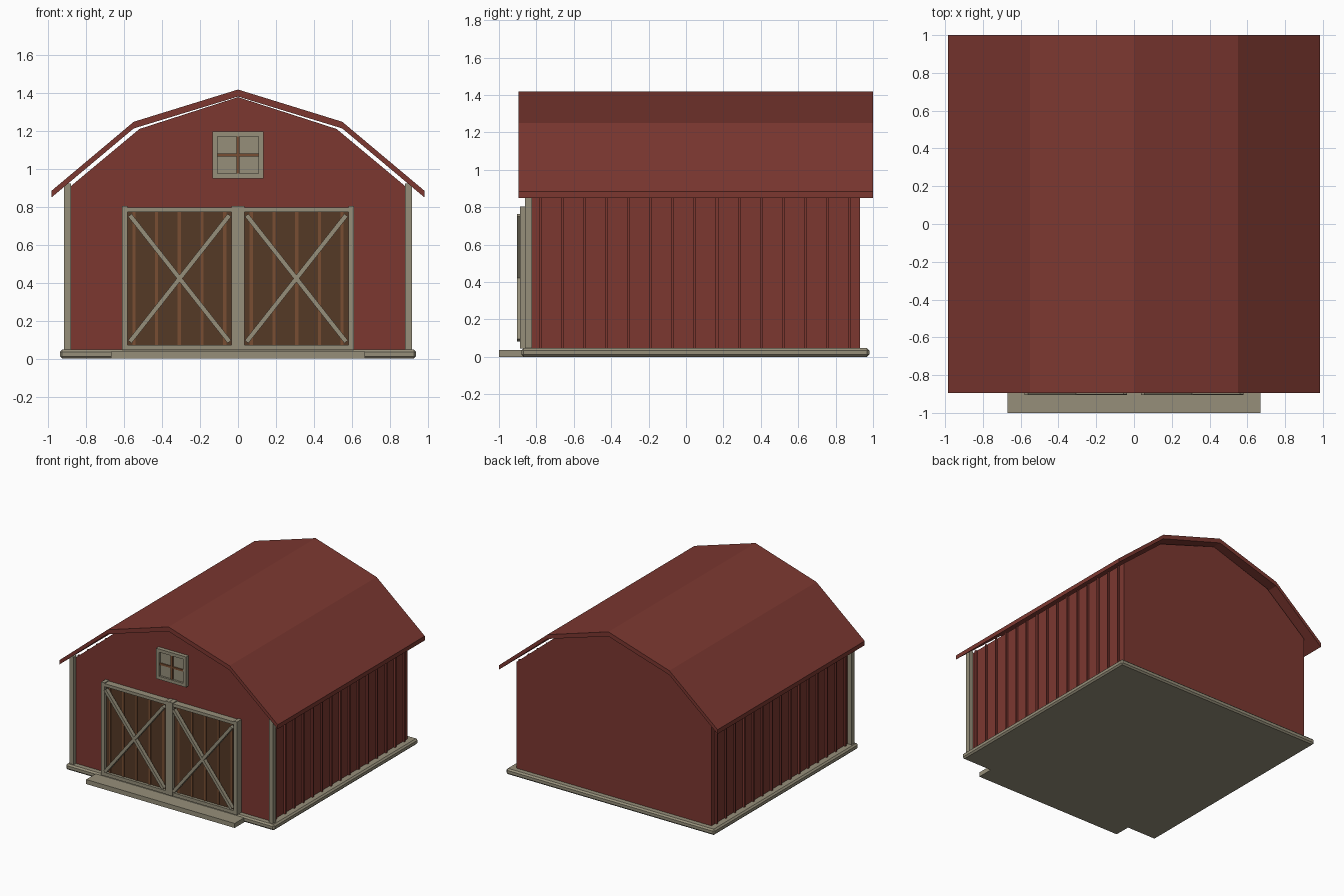
import bpy, bmesh, math
from mathutils import Matrix, Vector

if "Cube" in bpy.data.objects:
    bpy.data.objects.remove(bpy.data.objects["Cube"])


def material(name, rgb):
    m = bpy.data.materials.new(name)
    m.diffuse_color = (*rgb, 1)
    m.use_nodes = True
    m.node_tree.nodes["Principled BSDF"].inputs["Base Color"].default_value = m.diffuse_color
    return m


RED = material("barn red", (0.20, 0.039, 0.030))
BEIGE = material("trim beige", (0.305, 0.275, 0.195))
DARK = material("dark wood", (0.091, 0.041, 0.019))
LIGHT = material("light wood", (0.188, 0.076, 0.032))


def finish(name, bm, mat):
    bmesh.ops.recalc_face_normals(bm, faces=bm.faces)
    me = bpy.data.meshes.new(name)
    bm.to_mesh(me)
    bm.free()
    me.materials.append(mat)
    ob = bpy.data.objects.new(name, me)
    bpy.context.collection.objects.link(ob)
    return ob


def box(name, x, y, z, mat, tilt=0, bevel=0):
    """Box from (min, max) ranges, optionally turned about its own y axis."""
    bm = bmesh.new()
    bmesh.ops.create_cube(bm, size=1)
    size = Vector([r[1] - r[0] for r in (x, y, z)])
    mid = Vector([(r[1] + r[0]) / 2 for r in (x, y, z)])
    bm.transform(Matrix.Translation(mid) @ Matrix.Rotation(tilt, 4, 'Y')
                 @ Matrix.Diagonal((*size, 1)))
    if bevel:
        bmesh.ops.bevel(bm, geom=bm.edges[:], offset=bevel, segments=1, affect='EDGES')
    return finish(name, bm, mat)


def prism(name, profile, y0, y1, mat):
    """Extrude an xz outline along y."""
    bm = bmesh.new()
    face = bm.faces.new([bm.verts.new((x, y0, z)) for x, z in profile])
    ext = bmesh.ops.extrude_face_region(bm, geom=[face])
    bmesh.ops.translate(bm, vec=(0, y1 - y0, 0),
                        verts=[v for v in ext["geom"] if isinstance(v, bmesh.types.BMVert)])
    return finish(name, bm, mat)


def mirrored(half):
    """Full left-to-right line from a half that starts on x = 0."""
    return [(-x, z) for x, z in reversed(half[1:])] + half


# Foundation and entrance ramp
box("foundation", (-0.94, 0.94), (-0.88, 0.98), (0, 0.047), BEIGE, bevel=0.012)
box("ramp", (-0.67, 0.67), (-1.0, -0.84), (0, 0.037), BEIGE)

# Barn body and gambrel roof
prism("barn_body", mirrored([(0, 1.38), (0.52, 1.212), (0.88, 0.912), (0.88, 0.04)]),
      -0.83, 0.93, RED)
top = mirrored([(0, 1.42), (0.55, 1.25), (0.985, 0.885)])
under = mirrored([(0, 1.383), (0.55, 1.215), (0.985, 0.85)])
prism("roof", top + under[::-1], -0.895, 1.0, RED)

# Front corner posts and side wall battens
for s, side in ((-1, "left"), (1, "right")):
    box(f"corner_post_{side}", sorted((s * 0.88, s * 0.917)), (-0.86, -0.823),
        (0.04, 0.925), BEIGE)
    for i in range(15):
        y = -0.78 + i * 0.1182
        box(f"wall_batten_{side}_{i}", sorted((s * 0.87, s * 0.895)),
            (y - 0.007, y + 0.007), (0.04, 0.91), RED)

# Two barn doors with planks, frame and crossed braces
for s, side in ((-1, "left"), (1, "right")):
    def span(a, b):
        return sorted((s * a, s * b))

    box(f"door_panel_{side}", span(0.02, 0.60), (-0.862, -0.825), (0.045, 0.79), DARK)
    for i in range(5):
        x = 0.07 + i * 0.12
        box(f"door_batten_{side}_{i}", span(x - 0.008, x + 0.008), (-0.868, -0.855),
            (0.07, 0.78), LIGHT)
    box(f"door_outer_stile_{side}", span(0.583, 0.612), (-0.888, -0.83), (0.045, 0.805), BEIGE)
    box(f"door_inner_stile_{side}", span(0.001, 0.033), (-0.888, -0.83), (0.045, 0.805), BEIGE)
    box(f"door_top_rail_{side}", span(0.033, 0.583), (-0.885, -0.83), (0.773, 0.798), BEIGE)
    box(f"door_bottom_rail_{side}", span(0.033, 0.583), (-0.885, -0.83), (0.045, 0.073), BEIGE)
    cx, cz, length = s * 0.308, 0.423, 0.85
    angle = math.atan2(0.68, 0.535)
    for k, t in enumerate((angle, -angle)):
        box(f"door_brace_{side}_{k}", (cx - length / 2, cx + length / 2),
            (-0.904 + 0.001 * k, -0.872), (cz - 0.012, cz + 0.012), BEIGE, tilt=t)

# Loft window
box("window_pane", (-0.12, 0.12), (-0.846, -0.825), (0.965, 1.185), BEIGE)
for s, side in ((-1, "left"), (1, "right")):
    box(f"window_side_{side}", sorted((s * 0.108, s * 0.135)), (-0.862, -0.825),
        (0.95, 1.198), BEIGE)
box("window_sill", (-0.108, 0.108), (-0.862, -0.825), (0.95, 0.976), BEIGE)
box("window_head", (-0.108, 0.108), (-0.862, -0.825), (1.172, 1.198), BEIGE)
box("window_mullion", (-0.009, 0.009), (-0.855, -0.83), (0.976, 1.172), LIGHT)
box("window_crossbar", (-0.108, 0.108), (-0.854, -0.83), (1.066, 1.082), LIGHT)
